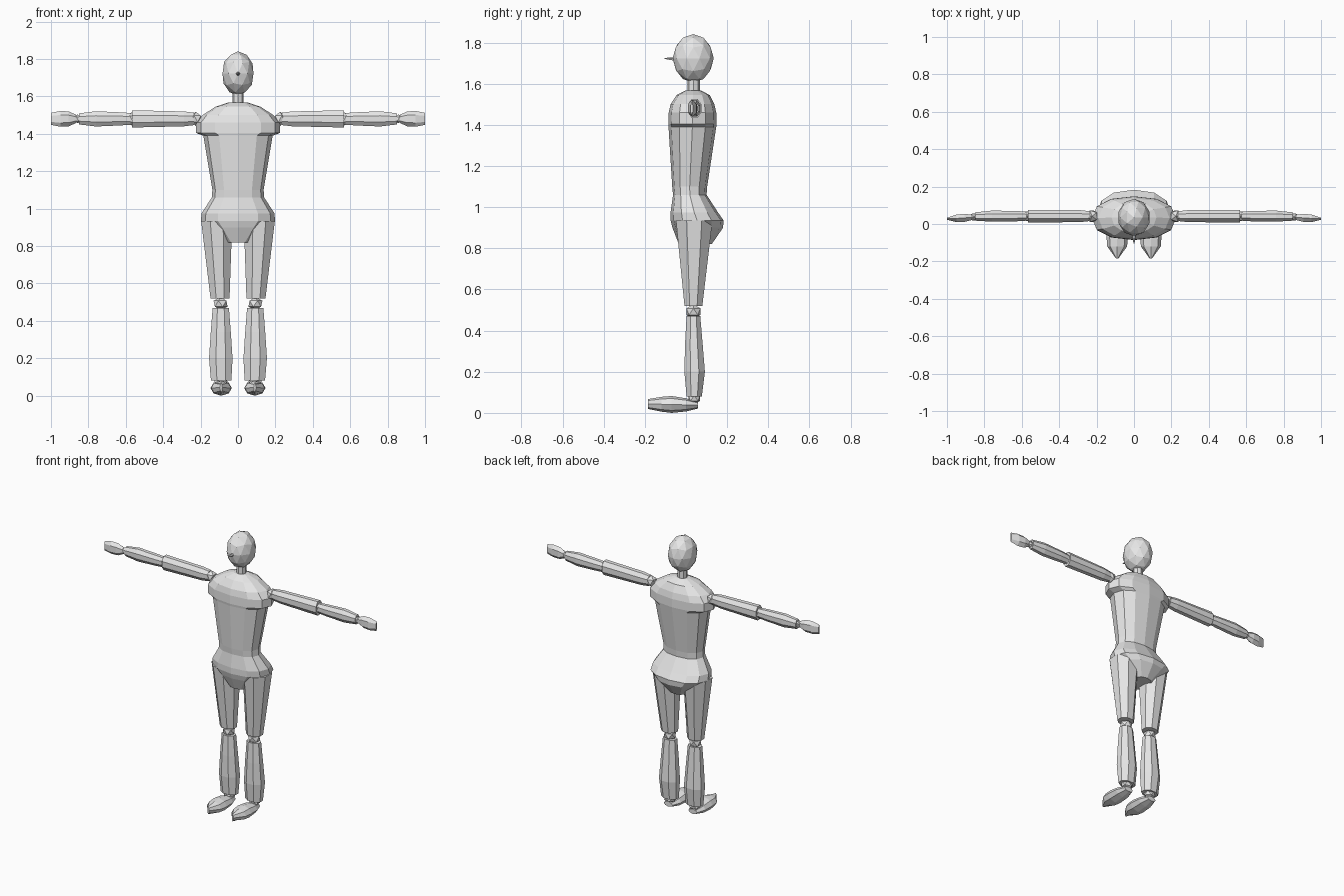
import bpy, bmesh, math
from mathutils import Vector

if "Cube" in bpy.data.objects:
    bpy.data.objects.remove(bpy.data.objects["Cube"])

grey = bpy.data.materials.new("plain grey")
grey.diffuse_color = (0.8, 0.8, 0.8, 1)
grey.use_nodes = True
grey.node_tree.nodes["Principled BSDF"].inputs["Base Color"].default_value = grey.diffuse_color


def finish(name, bm, mirror=False):
    bmesh.ops.recalc_face_normals(bm, faces=bm.faces)
    me = bpy.data.meshes.new(name)
    bm.to_mesh(me)
    bm.free()
    me.materials.append(grey)
    ob = bpy.data.objects.new(name, me)
    bpy.context.collection.objects.link(ob)
    if mirror:
        ob.modifiers.new("mirror", 'MIRROR').use_clip = False
    return ob


def loft(name, axis, rings, sides=8, turn=0.0, mirror=False, power=1.0):
    """Skin rings of (centre, half width u, half width v) square to an axis."""
    u, v = {'x': (Vector((0, 1, 0)), Vector((0, 0, 1))),
            'y': (Vector((1, 0, 0)), Vector((0, 0, 1))),
            'z': (Vector((1, 0, 0)), Vector((0, 1, 0)))}[axis]
    bm = bmesh.new()
    loops = []
    for centre, ru, rv in rings:
        loop = []
        for i in range(sides):
            a = 2 * math.pi * i / sides + turn
            c, s = math.cos(a), math.sin(a)
            c = math.copysign(abs(c) ** power, c)
            s = math.copysign(abs(s) ** power, s)
            loop.append(bm.verts.new(Vector(centre) + u * ru * c + v * rv * s))
        loops.append(loop)
    for a, b in zip(loops, loops[1:]):
        for i in range(sides):
            j = (i + 1) % sides
            bm.faces.new((a[i], a[j], b[j], b[i]))
    bm.faces.new(loops[0])
    bm.faces.new(loops[-1])
    return finish(name, bm, mirror)


def ball(name, centre, radii, subdivisions=1, mirror=False):
    bm = bmesh.new()
    bmesh.ops.create_icosphere(bm, subdivisions=subdivisions, radius=1)
    for v in bm.verts:
        v.co = Vector(centre) + Vector(r * c for r, c in zip(radii, v.co))
    return finish(name, bm, mirror)


# Torso: height, half width, front y, back y
profile = [(1.568, .05, .0, .07), (1.545, .12, -.045, .115), (1.50, .19, -.075, .138),
           (1.46, .225, -.084, .147), (1.405, .225, -.086, .148), (1.39, .185, -.085, .147),
           (1.10, .137, -.067, .103), (1.06, .14, -.063, .10), (.975, .195, -.075, .155),
           (.935, .198, -.075, .183), (.90, .155, -.066, .18), (.82, .07, -.035, .125)]
loft("torso", 'z', [((0, (f + b) / 2, z), w, (b - f) / 2) for z, w, f, b in profile],
     sides=12, power=.88)

# Head, neck and nose
ball("head", (0, .035, 1.723), (.087, .1, .118), 2)
loft("neck", 'z', [((0, .037, 1.55), .03, .03), ((0, .037, 1.63), .03, .03)])
loft("nose", 'y', [((0, -.05, 1.722), .013, .013), ((0, -.105, 1.722), .002, .002)], sides=6)

# Arms
AY, AZ = .042, 1.48
ball("shoulder_joint", (.225, AY, AZ), (.036, .036, .038), mirror=True)
loft("upper_arm", 'x', [((.235, AY, AZ), .028, .036), ((.29, AY, AZ), .035, .043),
                        ((.567, AY, AZ), .036, .05)], turn=math.pi / 8, mirror=True)
ball("elbow_joint", (.57, AY, AZ), (.03, .03, .035), mirror=True)
loft("forearm", 'x', [((.575, AY, AZ), .026, .034), ((.63, AY, AZ), .03, .038),
                      ((.76, AY, AZ), .032, .044), ((.85, AY - .002, AZ), .024, .032)],
     turn=math.pi / 8, mirror=True)
ball("wrist_joint", (.858, AY - .004, AZ), (.022, .022, .024), mirror=True)
loft("hand", 'x', [((.866, .035, AZ), .016, .022), ((.905, .033, AZ), .025, .04),
                   ((.95, .03, AZ), .023, .042), ((1.0, .028, AZ), .006, .032)],
     sides=6, turn=math.pi / 6, mirror=True)

# Legs
loft("thigh", 'z', [((.114, .04, .935), .09, .096), ((.096, .036, .52), .055, .047)],
     turn=math.pi / 8, mirror=True)
ball("knee_joint", (.093, .036, .492), (.042, .04, .036), mirror=True)
loft("shin", 'z', [((.092, .036, .47), .047, .036), ((.092, .038, .34), .058, .046),
                   ((.092, .042, .20), .068, .054), ((.09, .04, .08), .059, .04)],
     turn=math.pi / 8, mirror=True)
ball("ankle_joint", (.09, .04, .072), (.042, .034, .03), mirror=True)
loft("foot", 'y', [((.09, .058, .037), .032, .016), ((.09, .0, .039), .054, .032),
                   ((.09, -.07, .041), .057, .041), ((.09, -.12, .042), .053, .036),
                   ((.09, -.185, .043), .006, .024)], sides=8, mirror=True)
